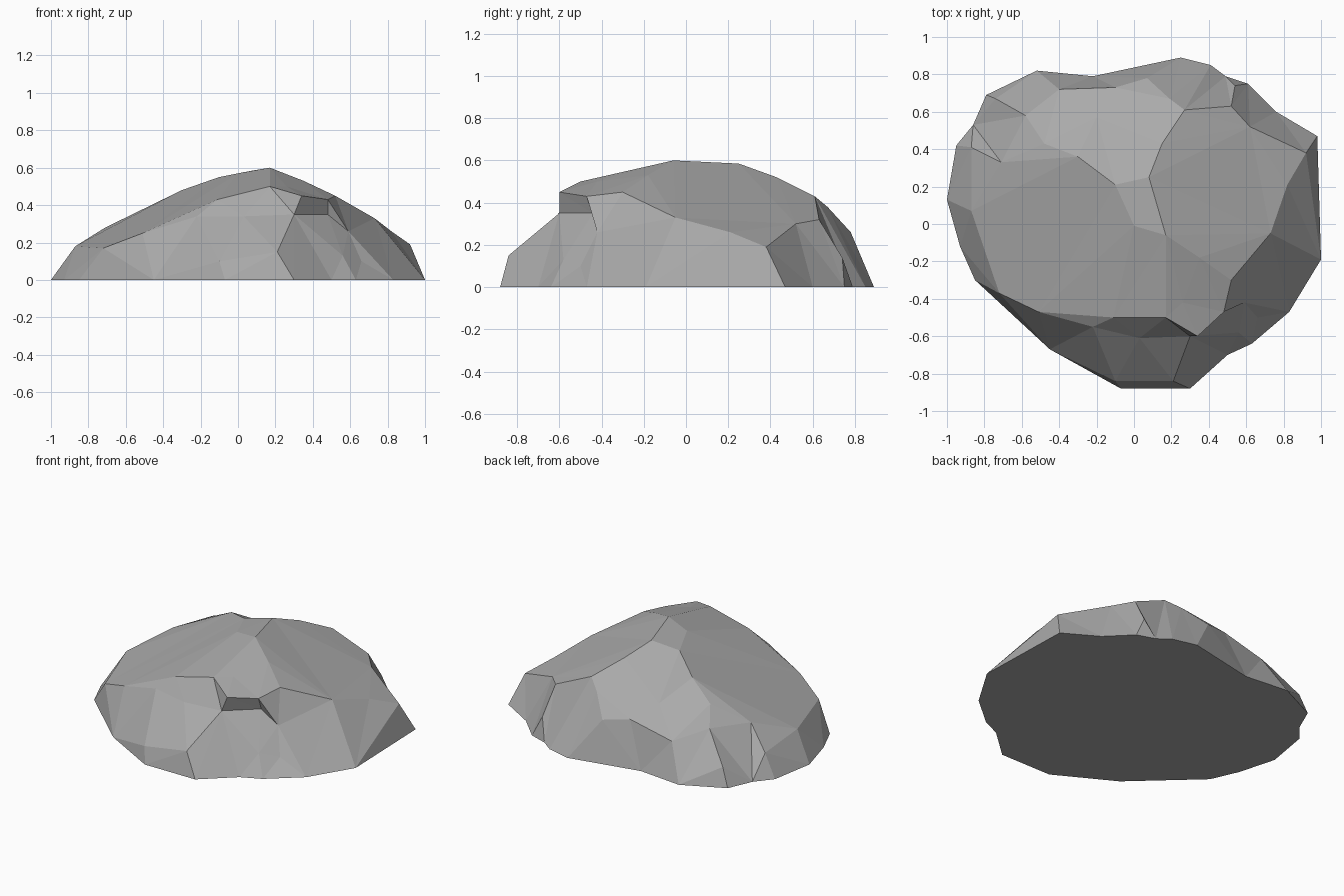
import bpy
import bmesh
from mathutils import Vector
from mathutils.geometry import delaunay_2d_cdt

default_cube = bpy.data.objects.get("Cube")
if default_cube:
    bpy.data.objects.remove(default_cube, do_unlink=True)


def make_material(name, colour):
    material = bpy.data.materials.new(name)
    material.use_nodes = True
    material.diffuse_color = colour
    material.node_tree.nodes["Principled BSDF"].inputs["Base Color"].default_value = colour
    return material


# Ground outline, counter-clockwise from the far right
footprint = [(-1, .13), (-.93, -.12), (-.85, -.3), (-.45, -.67), (-.07, -.88),
             (.3, -.88), (.5, -.7), (.63, -.64), (.83, -.47), (1, -.19),
             (.98, .47), (.76, .6), (.61, .75), (.49, .79), (.41, .85),
             (.25, .89), (-.22, .79), (-.52, .82), (-.79, .69), (-.86, .53),
             (-.95, .42)]

# Creases: each one is a chain of points that stays a sharp edge
front_brow = [(-.87, .07, .18), (-.72, -.37, .17), (-.51, -.47, .25),
              (-.22, -.55, .34), (-.11, -.5, .43), (.17, -.5, .5)]
crown_ridge = [(.52, .63, .32), (.27, .61, .43), (.15, .43, .52),
               (.08, .25, .585), (.17, -.06, .6), (.35, -.18, .53),
               (.52, -.3, .45)]
side_ridge = [(-.87, .41, .15), (-.71, .33, .28), (-.48, .43, .38),
              (-.3, .36, .48), (-.1, .21, .55), (0, -.01, .57)]
cheek_edge = [(.59, -.42, .26), (.73, -.05, .33), (.82, .21, .26), (.92, .38, .19)]
ledge = [(.03, -.61, .34), (.3, -.6, .35), (.48, -.44, .35), (.59, -.42, .26)]
overhang = [(.17, -.5, .5), (.32, -.53, .45), (.46, -.4, .43), (.52, -.3, .45)]
front_foot = [(-.1, -.84, .1), (.21, -.84, .15)]
back_shoulder = [(-.74, .67, .12), (-.58, .58, .3), (-.4, .72, .22),
                 (-.1, .73, .29), (.07, .78, .26), (.19, .67, .38)]

# Lone corners that break up the broad slopes
loose_corners = [(.62, .52, .3), (.54, .74, .14), (-.2, .57, .36),
                 (.66, -.5, .1), (.56, -.58, .13), (.26, -.42, .5)]


def collect_points():
    """Merge all chains into one point list with the edges to keep."""
    points, edges = [], []

    def index_of(point):
        if point not in points:
            points.append(point)
        return points.index(point)

    outline = [index_of((x, y, 0)) for x, y in footprint]
    edges += list(zip(outline, outline[1:] + outline[:1]))
    for chain in (front_brow, crown_ridge, side_ridge, cheek_edge,
                  ledge, overhang, front_foot, back_shoulder):
        ids = [index_of(point) for point in chain]
        edges += list(zip(ids, ids[1:]))
    for point in loose_corners:
        index_of(point)
    return points, edges


def build_rock(name, material):
    points, edges = collect_points()
    flat = [Vector(point[:2]) for point in points]
    result = delaunay_2d_cdt(flat, edges, [], 1, 0.0001)
    positions, faces, origins = result[0], result[2], result[3]

    bm = bmesh.new()
    verts = []
    for position, origin in zip(positions, origins):
        height = points[origin[0]][2] if origin else 0
        verts.append(bm.verts.new((position.x, position.y, height)))
    for face in faces:
        bm.faces.new([verts[i] for i in face])

    # Push the overhang outward so that it shades the ledge below
    lip = [Vector(point) for point in overhang[1:-1]]
    for vert in bm.verts:
        if any((vert.co - point).length < 0.001 for point in lip):
            vert.co += Vector((0.02, -0.07, 0))

    # Flat underside
    rim = [edge for edge in bm.edges if edge.is_boundary]
    bmesh.ops.contextual_create(bm, geom=rim)
    bmesh.ops.recalc_face_normals(bm, faces=bm.faces)

    mesh = bpy.data.meshes.new(name)
    bm.to_mesh(mesh)
    bm.free()
    mesh.materials.append(material)
    rock = bpy.data.objects.new(name, mesh)
    bpy.context.collection.objects.link(rock)
    return rock


build_rock("rock", make_material("stone_grey", (.4, .4, .4, 1)))
